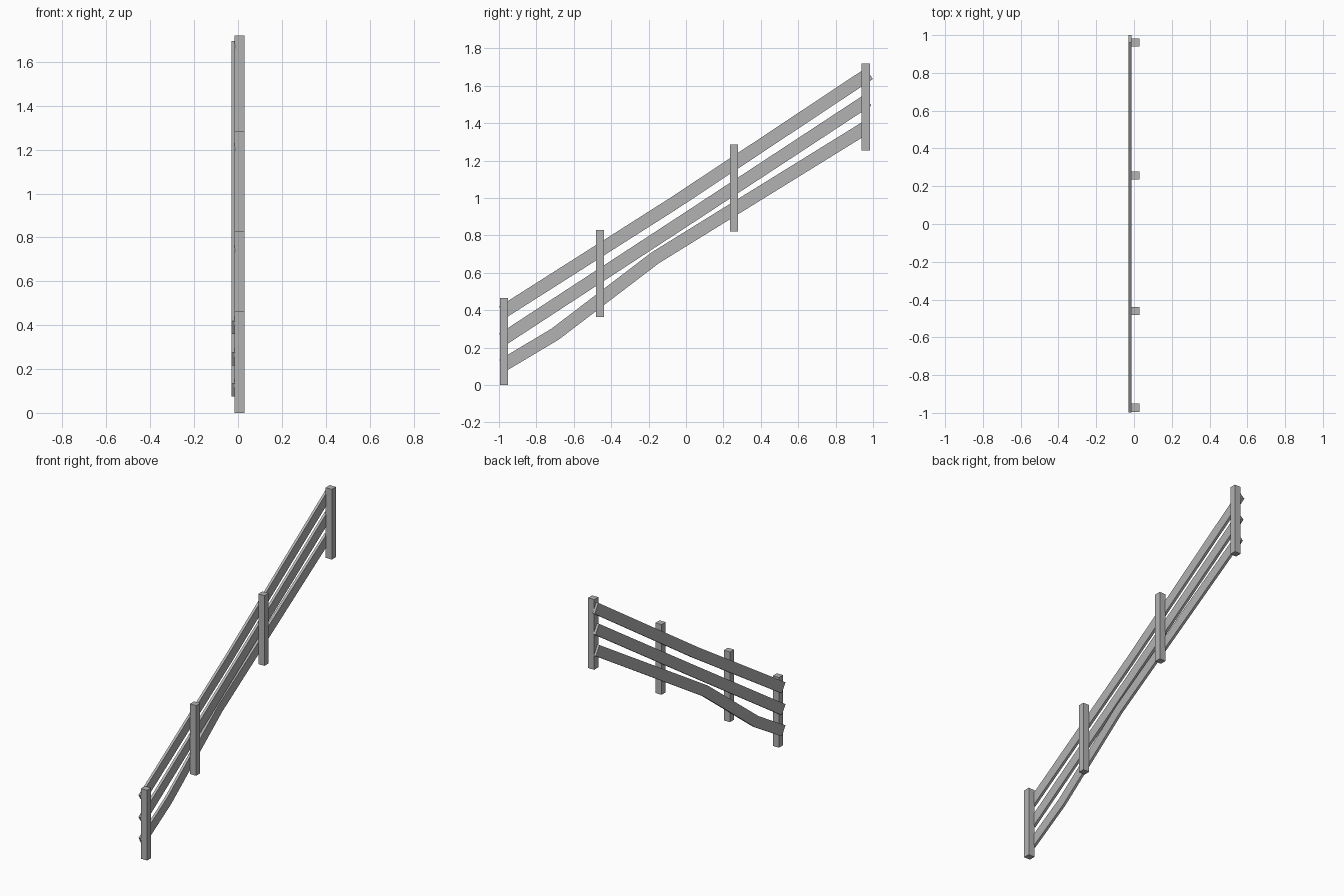
import bpy
import bmesh
from mathutils import Vector

cube = bpy.data.objects.get("Cube")
if cube:
    bpy.data.objects.remove(cube, do_unlink=True)

grey = bpy.data.materials.new("weathered_grey")
grey.use_nodes = True
colour = (0.45, 0.45, 0.45, 1)
grey.diffuse_color = colour
grey.node_tree.nodes["Principled BSDF"].inputs["Base Color"].default_value = colour


def finish(name, bm):
    bmesh.ops.recalc_face_normals(bm, faces=bm.faces)
    mesh = bpy.data.meshes.new(name)
    bm.to_mesh(mesh)
    bm.free()
    mesh.materials.append(grey)
    obj = bpy.data.objects.new(name, mesh)
    bpy.context.collection.objects.link(obj)


def post(name, y, bottom):
    """Square upright standing on the sloping ground."""
    width, height = 0.043, 0.465
    bm = bmesh.new()
    bmesh.ops.create_cube(bm, size=1)
    bmesh.ops.scale(bm, vec=(0.045, width, height), verts=bm.verts)
    bmesh.ops.translate(bm, vec=(0.0075, y, bottom + height / 2), verts=bm.verts)
    finish(name, bm)


def rail(name, path, half=0.035, x0=-0.03, x1=-0.013):
    """Flat plank following a (y, z) centre line, mitred at its bends."""
    points = [Vector(p) for p in path]
    dirs = [(b - a).normalized() for a, b in zip(points, points[1:])]
    bm = bmesh.new()
    rings = []
    for i, p in enumerate(points):
        before, after = dirs[max(i - 1, 0)], dirs[min(i, len(dirs) - 1)]
        along = (before + after).normalized()
        side = Vector((-along.y, along.x)) * half / along.dot(after)
        low, high = p - side, p + side
        corners = [(x0, low), (x1, low), (x1, high), (x0, high)]
        rings.append([bm.verts.new((x, c.x, c.y)) for x, c in corners])
    for a, b in zip(rings, rings[1:]):
        for k in range(4):
            n = (k + 1) % 4
            bm.faces.new((a[k], a[n], b[n], b[k]))
    bm.faces.new(rings[0])
    bm.faces.new(rings[-1])
    finish(name, bm)


# Four posts climbing the slope
posts = [(-0.973, 0), (-0.46, 0.365), (0.256, 0.82), (0.961, 1.255)]
for i, (y, bottom) in enumerate(posts, 1):
    post(f"post_{i}", y, bottom)

# Three rails behind the posts
rail("top_rail", [(-0.98, 0.39), (-0.06, 0.975), (0.98, 1.665)])
rail("middle_rail", [(-0.98, 0.245), (0, 0.885), (0.972, 1.523)])
rail("bottom_rail", [(-0.98, 0.105), (-0.7, 0.272), (-0.165, 0.68), (0.967, 1.38)])
